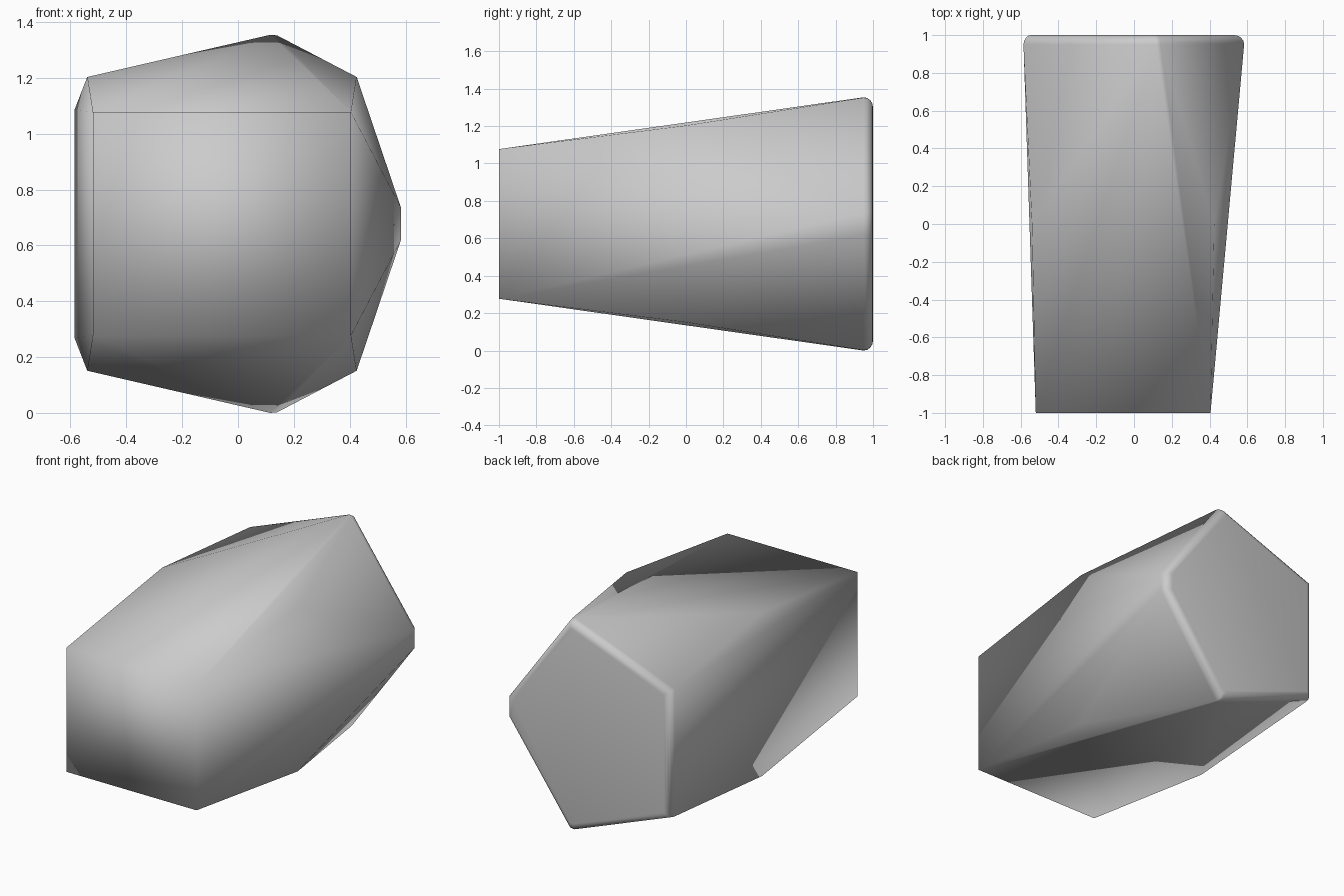
import bpy, bmesh, math

if "Cube" in bpy.data.objects:
    bpy.data.objects.remove(bpy.data.objects["Cube"])

CENTRE_X, CENTRE_Z = -0.06, 0.677

def mirrored(x, y, dz):
    """Pair of points mirrored above and below the middle height."""
    return [(x, y, CENTRE_Z + s * dz) for s in (1, -1)]

# Square front end and wider square waist
points = []
for x, y, dz in ((-0.52, -1, 0.4), (0.405, -1, 0.4),
                 (-0.54, 0, 0.526), (0.425, 0, 0.526)):
    points += mirrored(x, y, dz)

# Five-sided back end with a rounded rim
outline = [(-0.585, 0.41), (0.115, 0.677), (0.14, 0.675), (0.583, 0.06)]
RIM = 0.05
for step in range(5):
    a = math.radians(22.5 * step)
    shrink = 1 - 0.08 * (1 - math.cos(a))
    for x, dz in outline:
        points += mirrored(CENTRE_X + (x - CENTRE_X) * shrink,
                           1 - RIM + RIM * math.sin(a), dz * shrink)

# Skin the sections with one convex surface
bm = bmesh.new()
for p in points:
    bm.verts.new(p)
hull = bmesh.ops.convex_hull(bm, input=bm.verts)
loose = [v for v in bm.verts if not v.link_faces]
bmesh.ops.delete(bm, geom=loose, context='VERTS')
bmesh.ops.dissolve_limit(bm, angle_limit=math.radians(0.3),
                         verts=bm.verts, edges=bm.edges)
bmesh.ops.recalc_face_normals(bm, faces=bm.faces)
for f in bm.faces:
    f.smooth = True

mesh = bpy.data.meshes.new("faceted_body")
bm.to_mesh(mesh)
bm.free()
body = bpy.data.objects.new("faceted_body", mesh)
bpy.context.collection.objects.link(body)

grey = bpy.data.materials.new("light grey")
grey.diffuse_color = (0.6, 0.6, 0.6, 1)
grey.use_nodes = True
grey.node_tree.nodes["Principled BSDF"].inputs["Base Color"].default_value = grey.diffuse_color
mesh.materials.append(grey)
